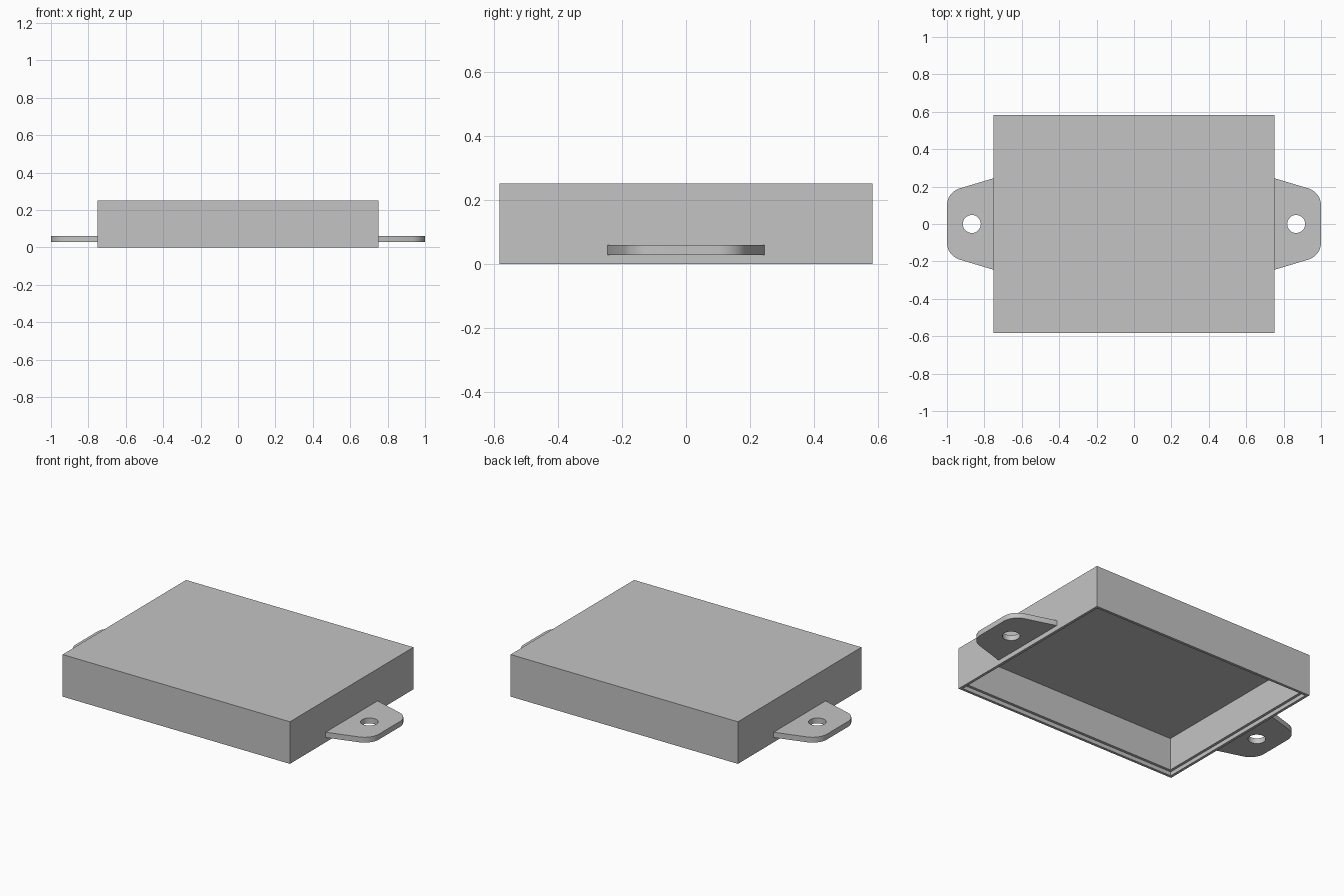
import bpy, bmesh, math
from mathutils import Matrix, Vector

cube = bpy.data.objects.get("Cube")
if cube:
    bpy.data.objects.remove(cube, do_unlink=True)

grey = bpy.data.materials.new("plain grey")
grey.use_nodes = True
colour = (0.55, 0.55, 0.55, 1)
grey.diffuse_color = colour
grey.node_tree.nodes["Principled BSDF"].inputs["Base Color"].default_value = colour

HALF_X, HALF_Y, HEIGHT = 0.75, 0.582, 0.251
RIM, LIP_DEPTH, CAVITY_DEPTH = 0.016, 0.024, 0.195


def add_object(name, bm):
    mesh = bpy.data.meshes.new(name)
    bmesh.ops.recalc_face_normals(bm, faces=bm.faces)
    bm.to_mesh(mesh)
    bm.free()
    mesh.materials.append(grey)
    obj = bpy.data.objects.new(name, mesh)
    bpy.context.collection.objects.link(obj)
    return obj


# Housing: a box hollowed from below, with a stepped lip
bm = bmesh.new()
bmesh.ops.create_cube(bm, size=1, matrix=Matrix.Translation((0, 0, HEIGHT / 2))
                      @ Matrix.Diagonal((2 * HALF_X, 2 * HALF_Y, HEIGHT, 1)))
bm.normal_update()
floor = min(bm.faces, key=lambda f: f.normal.z)
for depth in (LIP_DEPTH, CAVITY_DEPTH):
    bmesh.ops.inset_region(bm, faces=[floor], thickness=RIM, use_even_offset=True)
    floor = bmesh.ops.extrude_discrete_faces(bm, faces=[floor])["faces"][0]
    bmesh.ops.translate(bm, verts=floor.verts, vec=(0, 0, depth))
add_object("housing", bm)


# Mounting tabs: tapered plates with rounded corners and a screw hole
def arc(cx, cy, r, start, end, steps):
    return [(cx + r * math.cos(start + (end - start) * i / steps),
             cy + r * math.sin(start + (end - start) * i / steps))
            for i in range(steps + 1)]


TAPER, RADIUS, ROOT = 0.3, 0.095, 0.245
slope = math.atan(TAPER)
corner_y = ROOT - TAPER * (1 - HALF_X)
centre_y = corner_y - RADIUS * math.tan((math.pi / 2 - slope) / 2)
upper = arc(1 - RADIUS, centre_y, RADIUS, 0, math.pi / 2 - slope, 10)
upper += [(HALF_X, ROOT), (HALF_X - 0.015, ROOT)]
outline = [(x, -y) for x, y in reversed(upper)] + upper
hole = arc(0.867, 0, 0.048, 0, 2 * math.pi, 32)[:-1]


def add_tab(name, side):
    curve = bpy.data.curves.new(name + "_outline", "CURVE")
    curve.dimensions = "2D"
    curve.fill_mode = "BOTH"
    curve.extrude = 0.016
    for points in (outline, hole):
        spline = curve.splines.new("POLY")
        spline.points.add(len(points) - 1)
        for p, (x, y) in zip(spline.points, points):
            p.co = (side * x, y, 0, 1)
        spline.use_cyclic_u = True
    helper = bpy.data.objects.new(name + "_outline", curve)
    bpy.context.collection.objects.link(helper)
    bpy.context.view_layer.update()
    graph = bpy.context.evaluated_depsgraph_get()
    mesh = bpy.data.meshes.new_from_object(helper.evaluated_get(graph))
    bpy.data.objects.remove(helper, do_unlink=True)
    bm = bmesh.new()
    bm.from_mesh(mesh)
    bpy.data.meshes.remove(mesh)
    bmesh.ops.remove_doubles(bm, verts=bm.verts, dist=0.0001)
    bmesh.ops.translate(bm, verts=bm.verts, vec=Vector((0, 0, 0.044)))
    obj = add_object(name, bm)
    bpy.ops.object.select_all(action="DESELECT")
    obj.select_set(True)
    bpy.context.view_layer.objects.active = obj
    bpy.ops.object.shade_smooth_by_angle(angle=math.radians(30))


add_tab("left_mounting_tab", 1)
add_tab("right_mounting_tab", -1)
